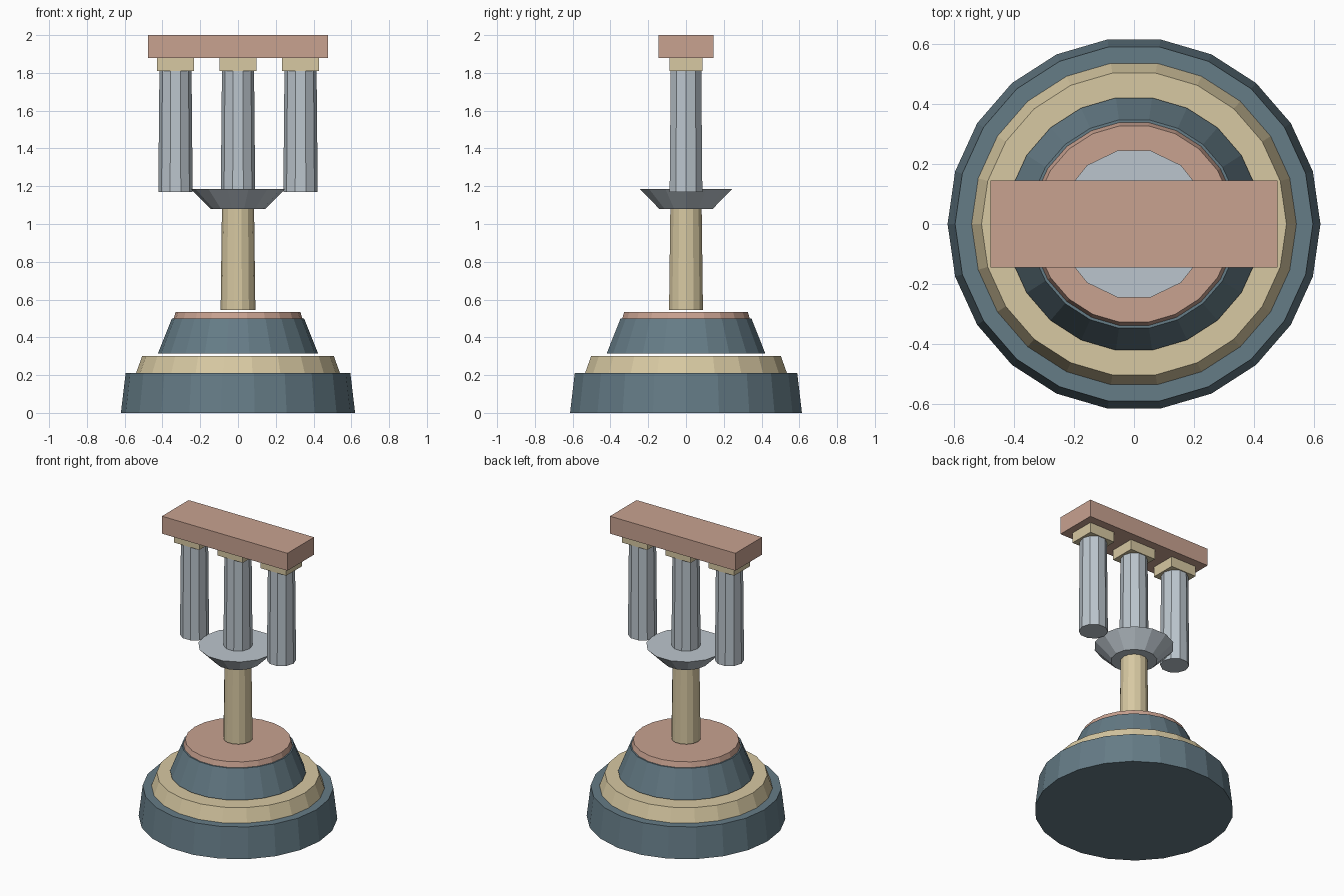
import bpy

if "Cube" in bpy.data.objects:
    bpy.data.objects.remove(bpy.data.objects["Cube"])

def material(name, rgb):
    m = bpy.data.materials.new(name)
    m.diffuse_color = (*rgb, 1)
    m.use_nodes = True
    m.node_tree.nodes["Principled BSDF"].inputs["Base Color"].default_value = m.diffuse_color
    return m

SLATE = material("slate", (0.13, 0.20, 0.24))
SAND = material("sand", (0.68, 0.58, 0.36))
ROSE = material("rose", (0.58, 0.36, 0.28))
STEEL = material("steel", (0.50, 0.56, 0.61))

def frustum(name, sides, r_low, r_high, z_low, z_high, mat, x=0.0):
    # rotated a quarter turn so that a corner points along x
    bpy.ops.mesh.primitive_cone_add(vertices=sides, radius1=r_low, radius2=r_high,
                                    depth=z_high - z_low,
                                    location=(x, 0, (z_low + z_high) / 2),
                                    rotation=(0, 0, 1.5707963))
    ob = bpy.context.object
    ob.name = name
    ob.data.materials.append(mat)

def box(name, size, x, z_low, mat):
    bpy.ops.mesh.primitive_cube_add(size=1, location=(x, 0, z_low + size[2] / 2))
    ob = bpy.context.object
    ob.name = name
    ob.scale = size
    bpy.ops.object.transform_apply(location=False, rotation=False, scale=True)
    ob.data.materials.append(mat)

# Stepped round base
frustum("base_plinth", 22, 0.62, 0.595, 0.0, 0.21, SLATE)
frustum("base_step", 22, 0.54, 0.507, 0.21, 0.302, SAND)
frustum("base_drum", 22, 0.424, 0.35, 0.315, 0.5, SLATE)
frustum("base_cap", 22, 0.341, 0.33, 0.5, 0.535, ROSE)

# Central stem and flared dish
frustum("stem", 14, 0.092, 0.085, 0.545, 1.09, SAND)
frustum("dish", 14, 0.145, 0.25, 1.08, 1.185, STEEL)

# Three hanging pillars with square capitals
for label, x in (("left", -0.331), ("middle", 0.0), ("right", 0.331)):
    frustum(label + "_pillar", 10, 0.091, 0.085, 1.17, 1.81, STEEL, x)
    box(label + "_capital", (0.194, 0.174, 0.07), x, 1.81, SAND)

# Top beam
box("top_beam", (0.955, 0.29, 0.12), 0, 1.88, ROSE)
